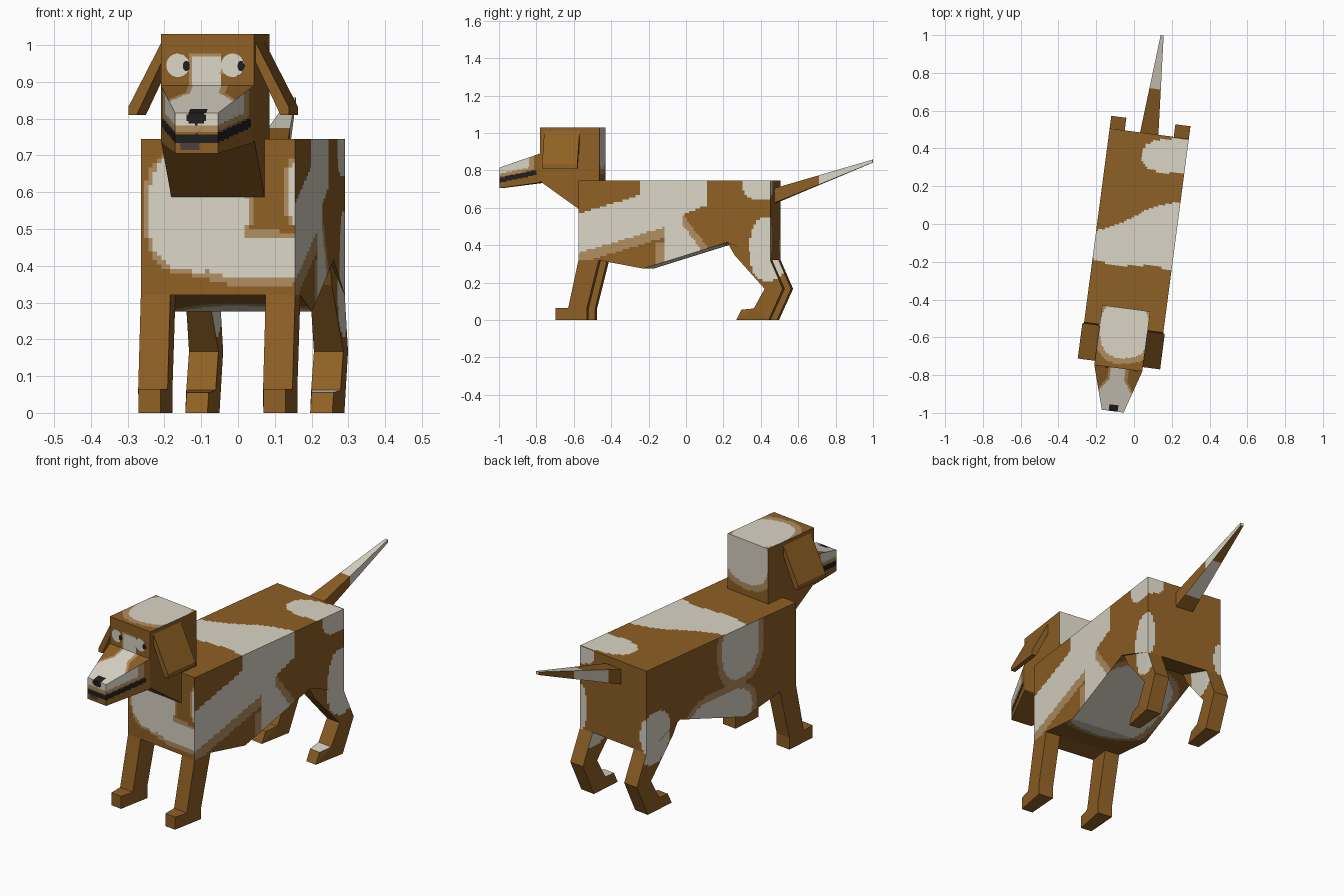
import bpy, bmesh, math
from mathutils import Vector, Matrix

if "Cube" in bpy.data.objects:
    bpy.data.objects.remove(bpy.data.objects["Cube"])

# Dog stands slightly turned about z; parts are built along local y
TURN = Matrix.Rotation(math.radians(-7.5), 4, 'Z') @ Matrix.Translation((0.0175, 0, 0))

def mat(name, r, g, b):
    m = bpy.data.materials.new(name)
    m.diffuse_color = (r, g, b, 1)
    m.use_nodes = True
    m.node_tree.nodes["Principled BSDF"].inputs["Base Color"].default_value = m.diffuse_color
    return m

MATS = [mat("brown fur", .27, .115, .018), mat("cream fur", .70, .66, .56),
        mat("tan fur", .43, .27, .12), mat("black", .014, .013, .014),
        mat("tongue grey", .07, .05, .045)]
BROWN, CREAM, TAN, BLACK, TONGUE = range(5)

def solid(name, a, b, rule=None, step=None, colour=BROWN):
    """Join two matching loops into a closed solid, slice it, and paint by rule."""
    bm = bmesh.new()
    va, vb = [bm.verts.new(p) for p in a], [bm.verts.new(p) for p in b]
    bm.faces.new(va)
    bm.faces.new(vb[::-1])
    n = len(va)
    for i in range(n):
        j = (i + 1) % n
        bm.faces.new((va[j], va[i], vb[i], vb[j]))
    bmesh.ops.recalc_face_normals(bm, faces=bm.faces[:])
    if step:
        bmesh.ops.triangulate(bm, faces=bm.faces[:])
        for ax in range(3):
            vals = [v.co[ax] for v in bm.verts]
            no = Vector((0, 0, 0))
            no[ax] = 1
            c, hi = min(vals) + step * .7, max(vals)
            while c < hi - step * .1:
                bmesh.ops.bisect_plane(bm, geom=bm.verts[:] + bm.edges[:] + bm.faces[:],
                                       dist=1e-6, plane_co=no * c, plane_no=no)
                c += step
    bm.normal_update()
    for f in bm.faces:
        f.material_index = colour
        if rule:
            k = max(range(3), key=lambda i: abs(f.normal[i]))
            side = ('+' if f.normal[k] > 0 else '-') + 'xyz'[k]
            p = f.calc_center_median()
            f.material_index = rule(side, p, TURN @ p)
    bm.transform(TURN)
    me = bpy.data.meshes.new(name)
    bm.to_mesh(me)
    bm.free()
    for m in MATS:
        me.materials.append(m)
    ob = bpy.data.objects.new(name, me)
    bpy.context.collection.objects.link(ob)
    return ob

def prism(name, prof, half, x=0, toe=None, **kw):
    """Extrude a side profile (y, z) across x; points in front of toe are narrowed."""
    def loop(s):
        return [(x + s * (half - (.01 if toe and y < toe else 0)), y, z) for y, z in prof]
    return solid(name, loop(-1), loop(1), **kw)

def taper(name, r1, r2, **kw):
    """Tapered box between two upright rectangles (y, half width, z0, z1)."""
    def loop(y, h, z0, z1):
        return [(-h, y, z0), (h, y, z0), (h, y, z1), (-h, y, z1)]
    return solid(name, loop(*r1), loop(*r2), **kw)

# Round coat patches per side: centre and radii, tan rim width
SPOTS = {
    '+x': [(.42, .73, .12, .09, 0), (.44, .38, .10, .17, 0)],
    '-x': [(-.14, .66, .125, .17, .035), (0, .33, .22, .115, .03), (.45, .38, .11, .13, 0)],
    '+y': [(.29, .73, .09, .07, 0), (.3, .43, .05, .12, 0), (-.14, .4, .05, .09, 0)],
    '-y': [(-.11, .55, .135, .165, .012), (.06, .42, .16, .055, .02), (.16, .6, .024, .085, .01)],
    '+z': [(.22, .36, .18, .09, 0)],
    '-z': [(.05, -.04, .22, .25, .03)],
}
SKULL = {'+z': [(-.05, -.56, .13, .15, .03)], '+y': [(-.03, .96, .14, .15, .03)]}

def spots(table, side, w):
    u, v = {'x': (w.y, w.z), 'y': (w.x, w.z), 'z': (w.x, w.y)}[side[1]]
    col = BROWN
    for cu, cv, ru, rv, rim in table.get(side, []):
        def within(g):
            return (abs(u - cu) / (ru + g)) ** 2.6 + (abs(v - cv) / (rv + g)) ** 2.6 < 1
        if within(0):
            return CREAM
        if within(rim):
            col = TAN
    return col

def coat(side, p, w):
    if side == '+z':                                   # saddle band
        wave = .015 * math.sin(14 * w.x)
        if -.22 - .18 * w.x + wave < w.y < .04 + .33 * w.x + wave:
            return CREAM
    if side == '+x' and w.y < .11:                     # big flank marking
        y, z = w.y, w.z
        low = .36 + .3 * (y + .57) ** 1.0 if y < -.11 else 0
        high = .57 + .3 * (y + .57) if y < -.24 else 1
        gap = y > -.02 and .5 - 1.4 * (y + .01) < z < .57 + .4 * y
        if low < z < high and not gap:
            return CREAM
        if (y < -.11 and low - .055 < z <= low) or (y < -.1 and y > -.165 and z < .42) \
                or (gap and z < .54 - 1.3 * y):
            return TAN
    return spots(SPOTS, side, w)

def skull(side, p, w):
    if side == '-y':                                   # blaze between the eyes
        x = abs(p.x + .004)
        if x < .038 and p.z < .965:
            return CREAM
        return TAN if x < .045 and p.z < .978 else BROWN
    return spots(SKULL, side, w)

def snout(side, p, w):
    d = p.z - (.747 + (p.y + .997) * .2)               # height above the mouth line
    if side == '-z':
        return BROWN
    if side == '+z':
        if p.y < -.962 and abs(p.x) < .024:
            return BLACK
        edge = abs(p.x) - (.04 + max(0, -.83 - p.y) * .7)
        return CREAM if edge < 0 else TAN if edge < .014 else BROWN
    if abs(d) < .013 and p.y < -.79:
        return BLACK
    if side == '-y':
        if (p.x / .027) ** 2 + ((p.z - .803) / .019) ** 2 < 1:
            return BLACK
        if -.043 < p.x < .01 and .714 < p.z < .74:
            return TONGUE
    if d > .035 and p.y < -.83:
        return CREAM
    return TAN if d > .018 and p.y < -.80 else BROWN

def tail_coat(side, p, w):
    if side in ('-x', '-z'):
        return CREAM if .56 < p.y < .78 else BROWN
    return CREAM if p.y > .73 else BROWN

# Body
prism("body", [(-.55, .745), (.485, .745), (.485, .32), (.252, .415), (-.2, .275), (-.44, .32), (-.55, .32)],
      .2115, rule=coat, step=.012)

# Legs and ears, a pair of each
FORE = [(-.55, .32), (-.44, .32), (-.505, .06), (-.505, 0), (-.676, 0), (-.676, .065), (-.605, .065)]
HIND = [(.252, .415), (.485, .32), (.552, .167), (.476, 0), (.3, 0), (.327, .055), (.396, .062), (.454, .167), (.29, .348)]
EAR = [(.128, 1.01), (.22, .832), (.22, .81), (.197, .81), (.128, .955)]
for s, label in ((-1, "left"), (1, "right")):
    prism("front_leg_" + label, FORE, .0403, s * .1712, toe=-.65)
    prism("hind_leg_" + label, HIND, .0403, s * .1712, toe=.35, rule=coat, step=.014)
    solid("ear_" + label, [(s * x, -.745, z) for x, z in EAR], [(s * x, -.555, z) for x, z in EAR])

# Head with neck, muzzle and tail
prism("head_and_neck", [(-.768, 1.03), (-.448, 1.03), (-.448, .745), (-.55, .745), (-.55, .587), (-.768, .742)],
      .128, rule=skull, step=.008)
taper("muzzle", (-.768, .128, .735, .89), (-.997, .0585, .705, .815), rule=snout, step=.006)
taper("tail", (.47, .05, .62, .70), (1.01, .008, .842, .858), rule=tail_coat, step=.02)

# Painted eyes as thin plates
def disc(name, x, z, r, y, colour, rz=None):
    ring = [(r * math.cos(i * math.pi / 12), (rz or r) * math.sin(i * math.pi / 12)) for i in range(24)]
    solid(name, [(x + a, y, z + b) for a, b in ring], [(x + a, -.767, z + b) for a, b in ring], colour=colour)

for s, label in ((-1, "left"), (1, "right")):
    x = -.006 + s * .075
    disc("eye_" + label, x, .945, .032, -.770, CREAM)
    disc("pupil_" + label, x + .023, .943, .009, -.772, BLACK, .014)
